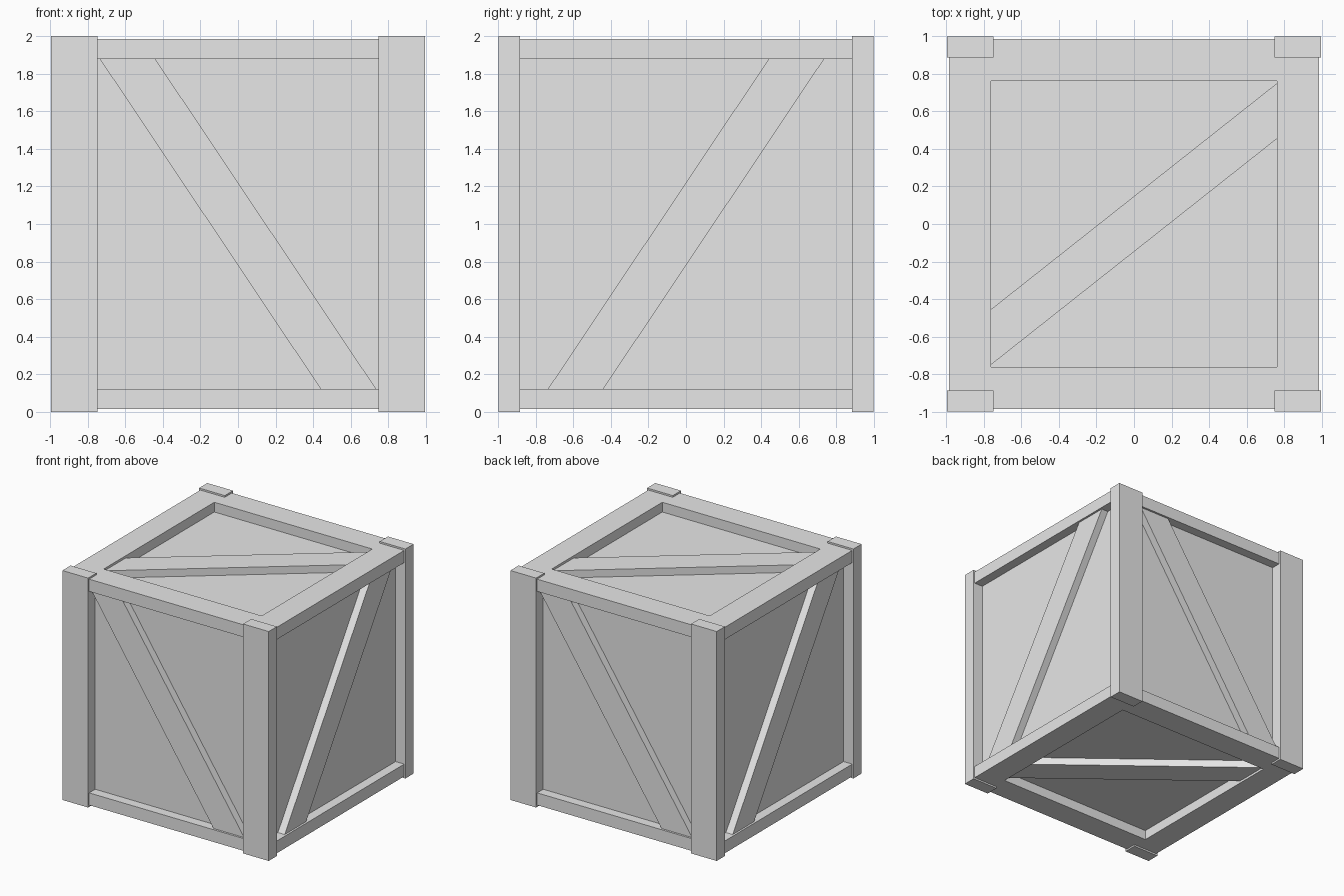
import bpy
import bmesh
from mathutils import Matrix, Vector

if "Cube" in bpy.data.objects:
    bpy.data.objects.remove(bpy.data.objects["Cube"], do_unlink=True)

POST_X, POST_Y = 0.995, 0.998   # outer faces of the corner posts
FRAME, OPENING = 0.983, 0.762   # half sizes of the square frames
RAIL_IN, RAIL_OUT = 0.878, 0.985  # frame heights from the middle
CORE, BRACE = 0.9, 0.065        # panel half size, brace thickness

grey = bpy.data.materials.new("plain_grey")
grey.use_nodes = True
colour = (0.8, 0.8, 0.8, 1)
grey.diffuse_color = colour
grey.node_tree.nodes["Principled BSDF"].inputs["Base Color"].default_value = colour


def finish(name, bm):
    bmesh.ops.recalc_face_normals(bm, faces=bm.faces[:])
    mesh = bpy.data.meshes.new(name)
    bm.to_mesh(mesh)
    bm.free()
    mesh.materials.append(grey)
    obj = bpy.data.objects.new(name, mesh)
    bpy.context.collection.objects.link(obj)
    return obj


def box(name, low, high):
    bm = bmesh.new()
    low, high = Vector(low), Vector(high)
    place = Matrix.Translation((low + high) / 2) @ Matrix.Diagonal((*(high - low), 1))
    bmesh.ops.create_cube(bm, size=1, matrix=place)
    return finish(name, bm)


def frame(name, z_low, z_high):
    """Square ring with a rectangular section."""
    bm = bmesh.new()
    section = [(FRAME, z_low), (FRAME, z_high), (OPENING, z_high), (OPENING, z_low)]
    corners = [(1, 1), (-1, 1), (-1, -1), (1, -1)]
    rings = [[bm.verts.new((sx * r, sy * r, z)) for r, z in section] for sx, sy in corners]
    for i in range(4):
        a, b = rings[i], rings[(i + 1) % 4]
        for j in range(4):
            k = (j + 1) % 4
            bm.faces.new((a[j], a[k], b[k], b[j]))
    return finish(name, bm)


def brace(name, outline, u, v):
    """Slanted board on the panel spanned by directions u and v."""
    u, v = Vector(u), Vector(v)
    n = u.cross(v)
    bm = bmesh.new()
    middle = Vector((0, 0, 1))
    base = bm.faces.new([bm.verts.new(middle + u * p + v * q + n * CORE) for p, q in outline])
    side = bmesh.ops.extrude_face_region(bm, geom=[base], use_keep_orig=True)["geom"]
    verts = [g for g in side if isinstance(g, bmesh.types.BMVert)]
    bmesh.ops.translate(bm, verts=verts, vec=n * BRACE)
    return finish(name, bm)


# Inner box whose faces are the recessed panels
box("panels", (-CORE, -CORE, 1 - CORE), (CORE, CORE, 1 + CORE))

# Corner posts
for sx, side in ((1, "left"), (-1, "right")):
    for sy, end in ((-1, "front"), (1, "back")):
        x, y = sorted((sx * 0.747, sx * POST_X)), sorted((sy * 0.885, sy * POST_Y))
        box(f"{end}_{side}_post", (x[0], y[0], 0), (x[1], y[1], 2))

# Top and bottom frames
frame("top_frame", 1 + RAIL_IN, 1 + RAIL_OUT)
frame("bottom_frame", 1 - RAIL_OUT, 1 - RAIL_IN)

# Diagonal braces
near, far = 0.44, 0.735
rising = [(-far, -RAIL_IN), (-near, -RAIL_IN), (far, RAIL_IN), (near, RAIL_IN)]
falling = [(-p, q) for p, q in rising]
flat = [(-OPENING, -0.75), (OPENING, 0.455), (OPENING, 0.75), (-OPENING, -0.455)]
up = (0, 0, 1)
brace("front_brace", falling, (1, 0, 0), up)
brace("back_brace", falling, (-1, 0, 0), up)
brace("left_brace", rising, (0, 1, 0), up)
brace("right_brace", rising, (0, -1, 0), up)
brace("top_brace", flat, (1, 0, 0), (0, 1, 0))
brace("bottom_brace", flat, (1, 0, 0), (0, -1, 0))
